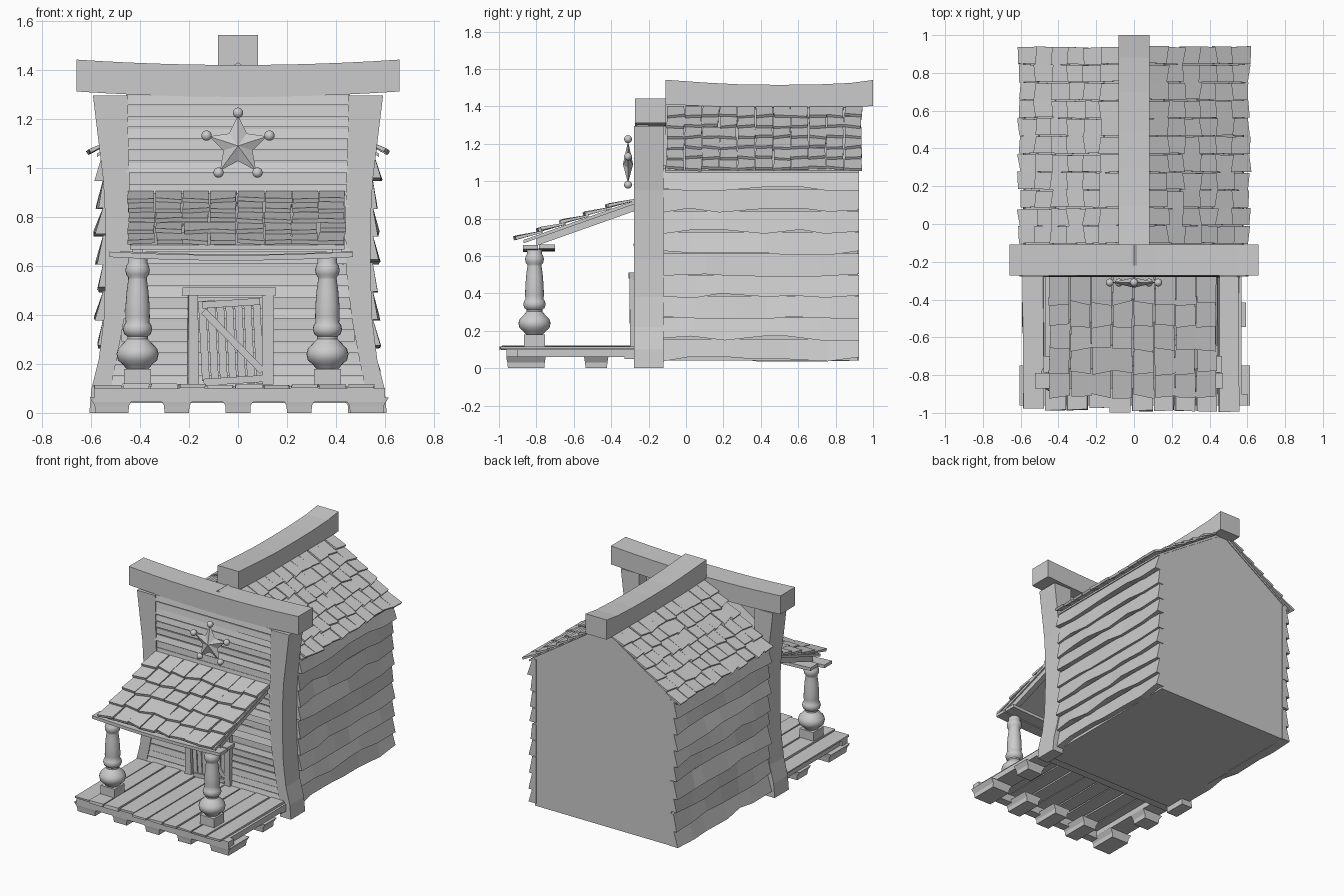
import bpy, bmesh, math, random
from mathutils import Vector

if "Cube" in bpy.data.objects:
    bpy.data.objects.remove(bpy.data.objects["Cube"])
random.seed(7)
J = lambda a: random.uniform(-a, a)

def finish(name, bm):
    bmesh.ops.recalc_face_normals(bm, faces=bm.faces)
    me = bpy.data.meshes.new(name)
    bm.to_mesh(me)
    bm.free()
    ob = bpy.data.objects.new(name, me)
    bpy.context.collection.objects.link(ob)
    return ob

def loft(bm, sections):
    """Skin a list of equal-length closed sections, with end caps."""
    rings = [[bm.verts.new(p) for p in s] for s in sections]
    n = len(rings[0])
    for a, b in zip(rings, rings[1:]):
        for i in range(n):
            bm.faces.new((a[i], a[(i + 1) % n], b[(i + 1) % n], b[i]))
    bm.faces.new(rings[0])
    bm.faces.new(rings[-1])

def box(bm, x0, x1, y0, y1, z0, z1, j=0.0):
    loft(bm, [[(x + J(j), y0 + J(j), z0), (x + J(j), y1 + J(j), z0),
               (x + J(j), y1 + J(j), z1), (x + J(j), y0 + J(j), z1)] for x in (x0, x1)])

def bar(bm, a, b, w, y0, y1):
    """Flat slat in the xz plane from a to b."""
    a, b = Vector(a), Vector(b)
    d = (b - a).normalized() * w / 2
    n = Vector((-d.y, d.x))
    loft(bm, [[(p.x, y, p.y) for p in (a + n, a - n, b - n, b + n)] for y in (y0, y1)])

def shingles(bm, origin, along, down, cols, rows, t=0.016):
    """Overlapping, slightly crooked shingles over a sloped rectangle."""
    o, u, d = Vector(origin), Vector(along) / cols, Vector(down) / rows
    n = u.cross(d).normalized()
    n = n if n.z > 0 else -n
    for r in range(rows):
        for c in range(cols):
            p = o + u * (c + J(.04)) + d * r
            lift = t * random.uniform(0.9, 1.5)
            e0, e1, k = 1.12 + J(.12), 1.12 + J(.12), J(.03)
            q = [p + u * (.03 + k), p + u * (.97 + k),
                 p + u * (.98 + J(.03)) + d * e1, p + u * (.02 + J(.03)) + d * e0]
            low = [q[0], q[1], q[2] + n * lift * .6, q[3] + n * lift * .6]
            loft(bm, [low, [v + n * (t if i > 1 else t * .6) for i, v in enumerate(low)]])

# Main building: gabled block
bm = bmesh.new()
gable = [(-.53, .04), (.53, .04), (.53, 1.085), (0, 1.43), (-.53, 1.085)]
loft(bm, [[(x, y, z) for x, z in gable] for y in (-.22, .92)])
finish("building_body", bm)

# Wavy clapboards on both sides
for s, side in ((1, "right"), (-1, "left")):
    bm = bmesh.new()
    for r in range(9):
        z0 = .035 + r * .114
        out = .577 + J(.01)
        secs = []
        for k in range(7):
            y = -.12 + 1.045 * k / 6 + (J(.05) if 0 < k < 6 else 0)
            zb = z0 + random.choice((0, 0, .004, .012, .022)) + (.0 if r else .002)
            zt = z0 + .122
            o = out + J(.006)
            secs.append([(s * .52, y, zt), (s * .55, y, zt), (s * o, y, zb), (s * .52, y, zb)])
        loft(bm, secs)
    finish(side + "_clapboards", bm)

# Main roof shingles and deck beneath
bm = bmesh.new()
for s in (1, -1):
    shingles(bm, (s * .07, -.105, 1.395), (0, 1.045, 0), (s * .515, 0, -.338), 11, 6)
    loft(bm, [[(s * .02, y, 1.425), (s * .575, y, 1.058), (s * .575, y, 1.045), (s * .02, y, 1.405)]
              for y in (-.11, .925)])
finish("roof_shingles", bm)

# Sagging ridge beam and false-front top beam
bm = bmesh.new()
loft(bm, [[(-.082, y, b), (.082, y, b), (.082, y, t), (-.082, y, t)] for y, b, t in
          ((-.11, 1.41, 1.542), (.1, 1.402, 1.527), (.3, 1.395, 1.517), (.5, 1.392, 1.515),
           (.7, 1.392, 1.517), (.88, 1.395, 1.525), (1, 1.402, 1.541))])
finish("ridge_beam", bm)
bm = bmesh.new()
secs = []
for i in range(13):
    x = -.66 + 1.32 * i / 12
    h = .022 * abs(x / .66) ** 2
    secs.append([(x, -.272, 1.29 + h), (x, -.108, 1.29 + h), (x, -.108, 1.42 + h), (x, -.272, 1.42 + h)])
loft(bm, secs)
finish("front_top_beam", bm)

# Curved corner posts of the false front
outline = [(.0, .52, .607), (.1, .52, .598), (.22, .495, .568), (.38, .465, .548), (.58, .442, .541),
           (.8, .438, .542), (.95, .443, .55), (1.12, .448, .571), (1.295, .45, .592)]
for s, side in ((1, "right"), (-1, "left")):
    bm = bmesh.new()
    loft(bm, [[(s * a, -.278, z), (s * b, -.278, z), (s * b, -.12, z), (s * a, -.12, z)] for z, a, b in outline])
    finish(side + "_front_post", bm)

# False front wall with thin boards
bm = bmesh.new()
box(bm, -.455, .455, -.262, -.2, .04, 1.3)
box(bm, -.53, .53, -.262, -.2, .04, .4)
for i in range(26):
    z = .1 + i * .046
    w = .53 if z < .25 else .475 if z < .45 else .455
    o, g = -.275 + J(.006), .006 + J(.003)
    loft(bm, [[(x, -.25, z + g), (x, o + J(.003), z + g), (x, -.268, z + .046), (x, -.25, z + .046)]
              for x in (-w, w)])
finish("front_wall_boards", bm)

# Star ornament with ball tips
bm = bmesh.new()
c, rim = Vector((0, -.31, 1.09)), []
for i in range(10):
    a = math.pi / 2 + i * math.pi / 5
    r = .062 if i % 2 else .125
    rim.append(bm.verts.new(c + Vector((math.cos(a) * r, 0, math.sin(a) * r))))
for dy in (-.027, .027):
    v = bm.verts.new(c + Vector((0, dy, 0)))
    for i in range(10):
        bm.faces.new((rim[i], rim[(i + 1) % 10], v))
finish("star", bm)
for i in range(5):
    a = math.pi / 2 + i * math.tau / 5
    bpy.ops.mesh.primitive_uv_sphere_add(segments=16, ring_count=10, radius=.021,
        location=c + Vector((math.cos(a) * .135, 0, math.sin(a) * .135)))
    bpy.context.object.name = "star_ball"
    bpy.ops.object.shade_smooth_by_angle()

# Porch roof: shingles, sheathing, rafters
bm = bmesh.new()
shingles(bm, (-.45, -.272, .895), (.89, 0, 0), (0, -.615, -.212), 8, 5, .018)
finish("porch_shingles", bm)
bm = bmesh.new()
for x0, x1, t in ((-.44, .435, .018), (-.43, -.39, .055), (.385, .425, .055)):
    e = -.87 if t < .03 else -.8
    ze = .895 + (e + .262) * .345
    loft(bm, [[(x, -.262, .9), (x, e, ze), (x, e, ze - t), (x, -.262, .9 - t)] for x in (x0, x1)])
finish("porch_roof_frame", bm)

# Porch header: two sagging boards
bm = bmesh.new()
for y0, y1, x0, x1, dz in ((-.872, -.79, -.525, .47, 0), (-.785, -.7, -.48, .465, .003)):
    secs = []
    for i in range(9):
        x = x0 + (x1 - x0) * i / 8
        h = .622 + .014 * (2 * i / 8 - 1) ** 2 + dz
        secs.append([(x, y0, h), (x, y1, h), (x, y1, h + .022), (x, y0, h + .022)])
    loft(bm, secs)
finish("porch_header", bm)

# Turned porch columns
turn = [(.035, .17), (.05, .185), (.06, .198), (.08, .215), (.086, .24), (.08, .262), (.058, .285), (.042, .302),
        (.042, .312), (.054, .322), (.06, .34), (.056, .358), (.048, .37), (.05, .39), (.049, .44), (.044, .5),
        (.038, .545), (.038, .553), (.047, .565), (.05, .583), (.046, .602), (.04, .61), (.04, .64)]
for x, side in ((-.41, "left"), (.365, "right")):
    bm = bmesh.new()
    loft(bm, [[(x + r * math.cos(k * math.tau / 24), -.81 + r * math.sin(k * math.tau / 24), z)
               for k in range(24)] for r, z in turn])
    box(bm, x - .055, x + .055, -.865, -.755, .115, .18)
    bpy.context.view_layer.objects.active = ob = finish(side + "_porch_column", bm)
    bpy.ops.object.select_all(action='DESELECT')
    ob.select_set(True)
    bpy.ops.object.shade_smooth_by_angle(angle=math.radians(40))

# Porch deck planks
bm = bmesh.new()
x = -.59
for i in range(10):
    box(bm, x + .004, x + .111, -.985 + J(.012), -.275, .1 + J(.003), .117 + J(.004), .005)
    x += .115
finish("porch_planks", bm)

# Porch frame and feet
bm = bmesh.new()
box(bm, -.585, .6, -.96, -.9, .045, .101)
box(bm, -.57, .57, -.33, -.27, .05, .101)
for s in (-1, 1):
    box(bm, s * .5 - .07, s * .5 + .07, -.96, -.27, .06, .1)
feet = [(fx, -.855, .06 if abs(fx) < .4 else .078) for fx in (-.515, -.25, 0, .25, .525)]
feet += [(-.51, -.48, .07), (.51, -.48, .07)]
for fx, fy, w in feet:
    d = .105 if fy < -.6 else .065
    loft(bm, [[(fx - a, fy - b, z), (fx + a, fy - b, z), (fx + a, fy + b, z), (fx - a, fy + b, z)]
              for a, b, z in ((w - .01, d - .008, 0), (w - .008, d - .005, .03), (w + .012, d, .062))])
finish("porch_frame", bm)

# Door frame
bm = bmesh.new()
bar(bm, (-.19, .3), (-.19, .3001), .001, -.28, -.27)
box(bm, -.205, -.16, -.298, -.26, .115, .485, .004)
box(bm, .1, .145, -.298, -.26, .115, .485, .004)
box(bm, -.225, .15, -.305, -.26, .48, .512, .006)
finish("door_frame", bm)

# Crooked plank door with brace
bm = bmesh.new()
for i in range(7):
    xb = -.135 + i * .037
    bar(bm, (xb + .004, .125 + J(.008)), (xb - .012, .455 + J(.008)), .031, -.287, -.262)
bar(bm, (-.145, .44), (.09, .455), .028, -.297, -.28)
bar(bm, (-.14, .125), (.1, .14), .028, -.297, -.28)
bar(bm, (-.14, .415), (.1, .17), .028, -.297, -.28)
finish("door", bm)
